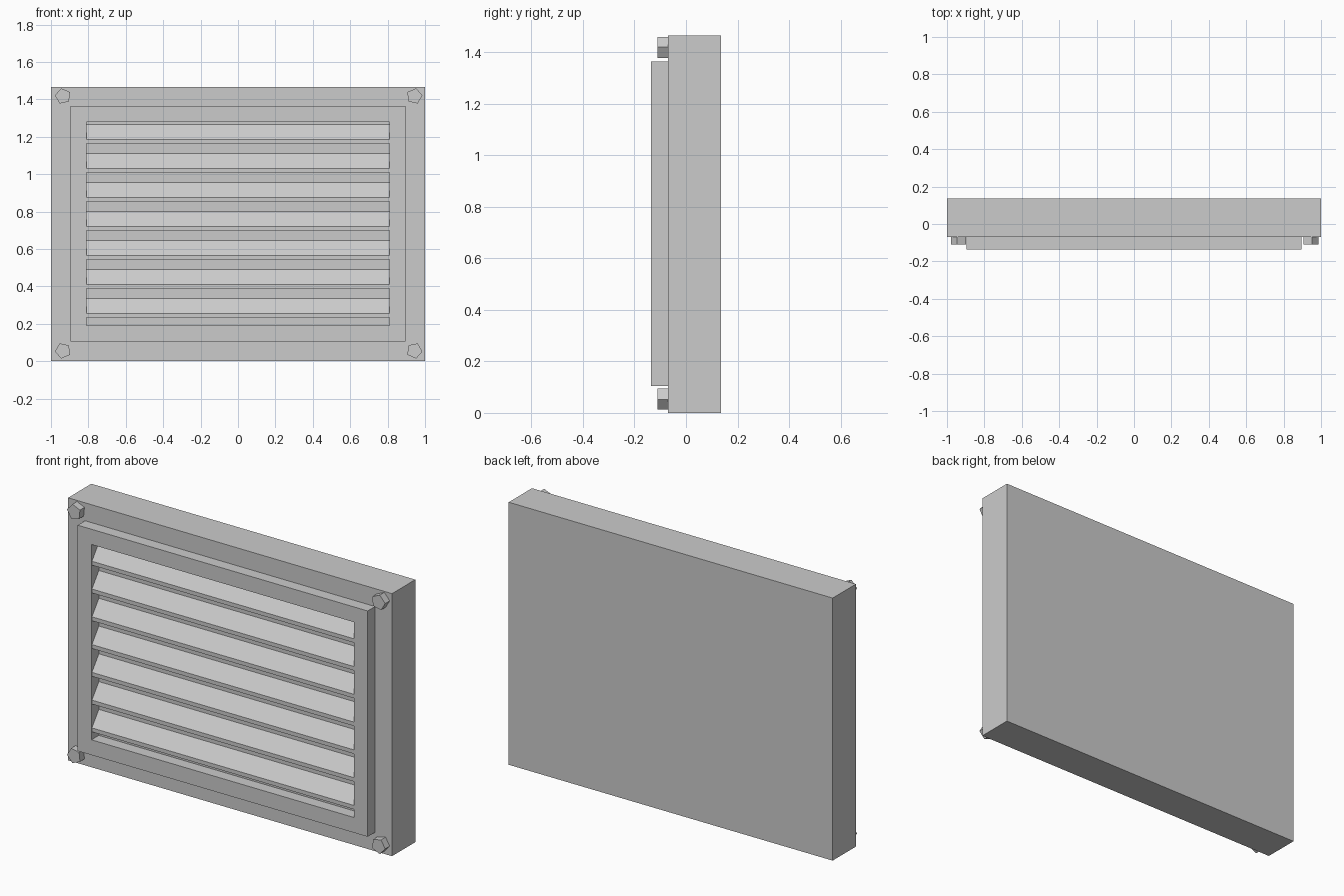
import bpy, bmesh, math
from mathutils import Matrix

cube = bpy.data.objects.get("Cube")
if cube:
    bpy.data.objects.remove(cube, do_unlink=True)

grey = bpy.data.materials.new("plain grey")
grey.use_nodes = True
colour = (0.6, 0.6, 0.6, 1)
grey.diffuse_color = colour
grey.node_tree.nodes["Principled BSDF"].inputs["Base Color"].default_value = colour

BACK, FACE, RIM = 0.135, -0.07, -0.135
HEIGHT = 1.465


def finish(name, bm):
    bmesh.ops.recalc_face_normals(bm, faces=bm.faces)
    mesh = bpy.data.meshes.new(name)
    bm.to_mesh(mesh)
    bm.free()
    mesh.materials.append(grey)
    obj = bpy.data.objects.new(name, mesh)
    bpy.context.collection.objects.link(obj)
    return obj


def rectangle(bm, half, low, high, y):
    return [bm.verts.new((x, y, z)) for x, z in
            ((-half, low), (half, low), (half, high), (-half, high))]


# Casing: backing box with a raised rim and a shallow recess on its front
bm = bmesh.new()
loops = [rectangle(bm, *r) for r in (
    (1, 0, HEIGHT, BACK), (1, 0, HEIGHT, FACE),
    (0.895, 0.105, 1.365, FACE), (0.895, 0.105, 1.365, RIM),
    (0.81, 0.19, 1.28, RIM), (0.81, 0.19, 1.28, FACE))]
for a, b in zip(loops, loops[1:]):
    for i in range(4):
        j = (i + 1) % 4
        bm.faces.new((a[i], a[j], b[j], b[i]))
bm.faces.new(loops[0])
bm.faces.new(loops[-1])
finish("vent_casing", bm)

# Sloping louvre slats
for n in range(7):
    top = 1.265 - 0.155 * n
    section = ((FACE, top), (-0.131, top - 0.08), (-0.131, top - 0.102), (FACE, top - 0.022))
    bm = bmesh.new()
    ends = [[bm.verts.new((x, y, z)) for y, z in section] for x in (-0.81, 0.81)]
    for i in range(4):
        j = (i + 1) % 4
        bm.faces.new((ends[0][i], ends[0][j], ends[1][j], ends[1][i]))
    for end in ends:
        bm.faces.new(end)
    finish(f"louvre_slat_{n + 1}", bm)

# Five-sided corner bolts, each with a point towards the middle
for side, x, turn in (("right", -0.936, 0), ("left", 0.943, math.pi)):
    for level, z, tilt in (("upper", 1.417, -0.1), ("lower", 0.056, 0.1)):
        bm = bmesh.new()
        spin = turn + (tilt if turn else -tilt)
        place = (Matrix.Translation((x, (FACE - 0.11) / 2, z))
                 @ Matrix.Rotation(spin, 4, "Y")
                 @ Matrix.Rotation(math.pi / 2, 4, "X")
                 @ Matrix.Rotation(math.pi / 2, 4, "Z"))
        bmesh.ops.create_cone(bm, cap_ends=True, segments=5, radius1=0.043,
                              radius2=0.043, depth=0.04, matrix=place)
        finish(f"{level}_{side}_bolt", bm)
